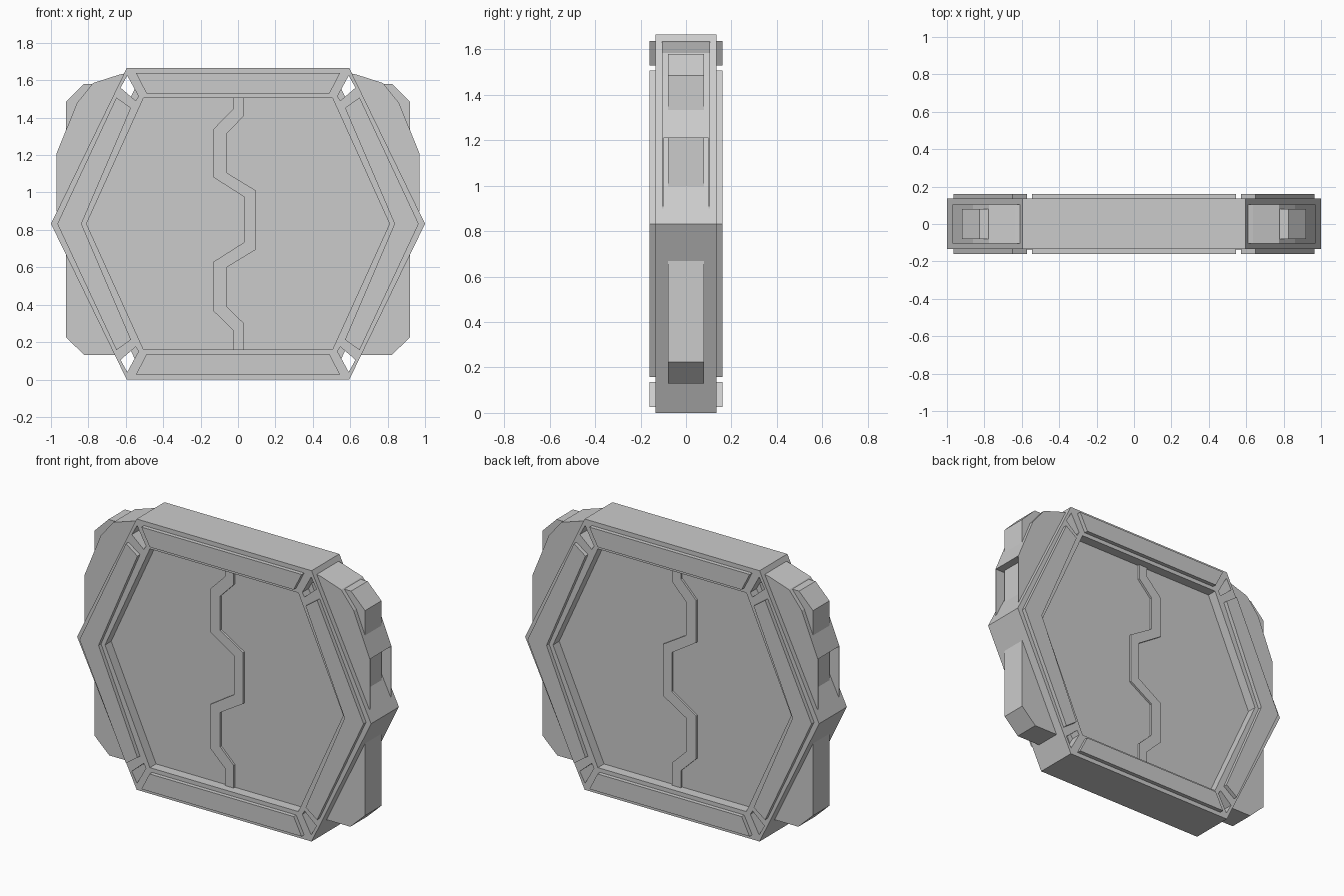
import bpy
from mathutils import Matrix

if "Cube" in bpy.data.objects:
    bpy.data.objects.remove(bpy.data.objects["Cube"])

MID = 0.8325  # height of the hexagon's centre line


def shape(name, loops, half, y=0.0):
    """Extrude front-view (x, z) outlines; inner loops become holes."""
    cu = bpy.data.curves.new(name, 'CURVE')
    cu.dimensions = '2D'
    cu.fill_mode = 'BOTH'
    cu.extrude = half
    for pts in loops:
        sp = cu.splines.new('POLY')
        sp.points.add(len(pts) - 1)
        for p, (x, z) in zip(sp.points, pts):
            p.co = (x, z, 0, 1)
        sp.use_cyclic_u = True
    tmp = bpy.data.objects.new(name + "_outline", cu)
    bpy.context.collection.objects.link(tmp)
    bpy.context.view_layer.update()
    me = bpy.data.meshes.new_from_object(tmp)
    bpy.data.objects.remove(tmp)
    me.transform(Matrix.Translation((0, y, 0)) @ Matrix.Rotation(1.5707963, 4, 'X'))
    for poly in me.polygons:
        poly.use_smooth = False
    ob = bpy.data.objects.new(name, me)
    bpy.context.collection.objects.link(ob)
    return ob


def flip_x(pts):
    return [(-x, z) for x, z in pts]


def flip_z(pts):
    return [(x, 2 * MID - z) for x, z in pts]


def hexagon(flat, tip, bottom):
    top = 2 * MID - bottom
    return [(-flat, bottom), (flat, bottom), (tip, MID),
            (flat, top), (-flat, top), (-tip, MID)]


# Hexagonal frame with a wedge opening in each of the four corners
wedge = [(0.592, 1.625), (0.532, 1.515), (0.547, 1.49), (0.628, 1.56)]
wedges = [wedge, flip_x(wedge), flip_z(wedge), flip_x(flip_z(wedge))]
shape("frame", [hexagon(0.595, 1.0, 0.0), hexagon(0.505, 0.81, 0.16)] + wedges, 0.135)

# Raised trim on top and bottom bars (both faces)
bar = [(-0.545, 1.638), (0.545, 1.638), (0.49, 1.53), (-0.49, 1.53)]
shape("top_trim", [bar], 0.16)
shape("bottom_trim", [flip_z(bar)], 0.16)

# Door panel set back inside the frame, with the zigzag seam strip
shape("door_panel", [hexagon(0.55, 0.88, 0.105)], 0.075)
seam_left = [(-0.027, 1.53), (-0.027, 1.445), (-0.13, 1.34), (-0.13, 1.08),
             (0.035, 0.975), (0.035, 0.735), (-0.13, 0.63), (-0.13, 0.365),
             (-0.027, 0.265), (-0.027, 0.14)]
seam_right = [(0.032, 1.53), (0.032, 1.41), (-0.06, 1.315), (-0.06, 1.105),
              (0.096, 1.01), (0.096, 0.695), (-0.06, 0.6), (-0.06, 0.39),
              (0.032, 0.3), (0.032, 0.14)]
shape("door_seam", [seam_left + seam_right[::-1]], 0.088)

# Side parts: chevron trim, backing block, upper armour and its thin cheeks
chevron = [(0.65, 1.508), (0.966, MID), (0.65, 0.157),
           (0.572, 0.213), (0.837, MID), (0.572, 1.452)]
block = [(0.82, 0.13), (0.92, 0.225), (0.92, 1.485), (0.825, 1.58), (0.63, 1.58),
         (0.64, 1.5), (0.9, MID), (0.64, 0.165), (0.65, 0.13)]
armour = [(0.6, 1.637), (0.635, 1.63), (0.775, 1.585), (0.86, 1.48),
          (0.97, 1.21), (0.79, 1.21), (0.64, 1.55)]
cheek = [(0.97, 1.21), (0.97, 0.9), (0.93, 0.88), (0.79, 1.21)]
for side, fn in (("right", list), ("left", flip_x)):
    shape(side + "_trim", [fn(chevron)], 0.16)
    shape(side + "_block", [fn(block)], 0.08)
    shape(side + "_armour", [fn(armour)], 0.105)
    for face, y in (("front", -0.1025), ("back", 0.1025)):
        shape(f"{side}_{face}_cheek", [fn(cheek)], 0.0025, y)
